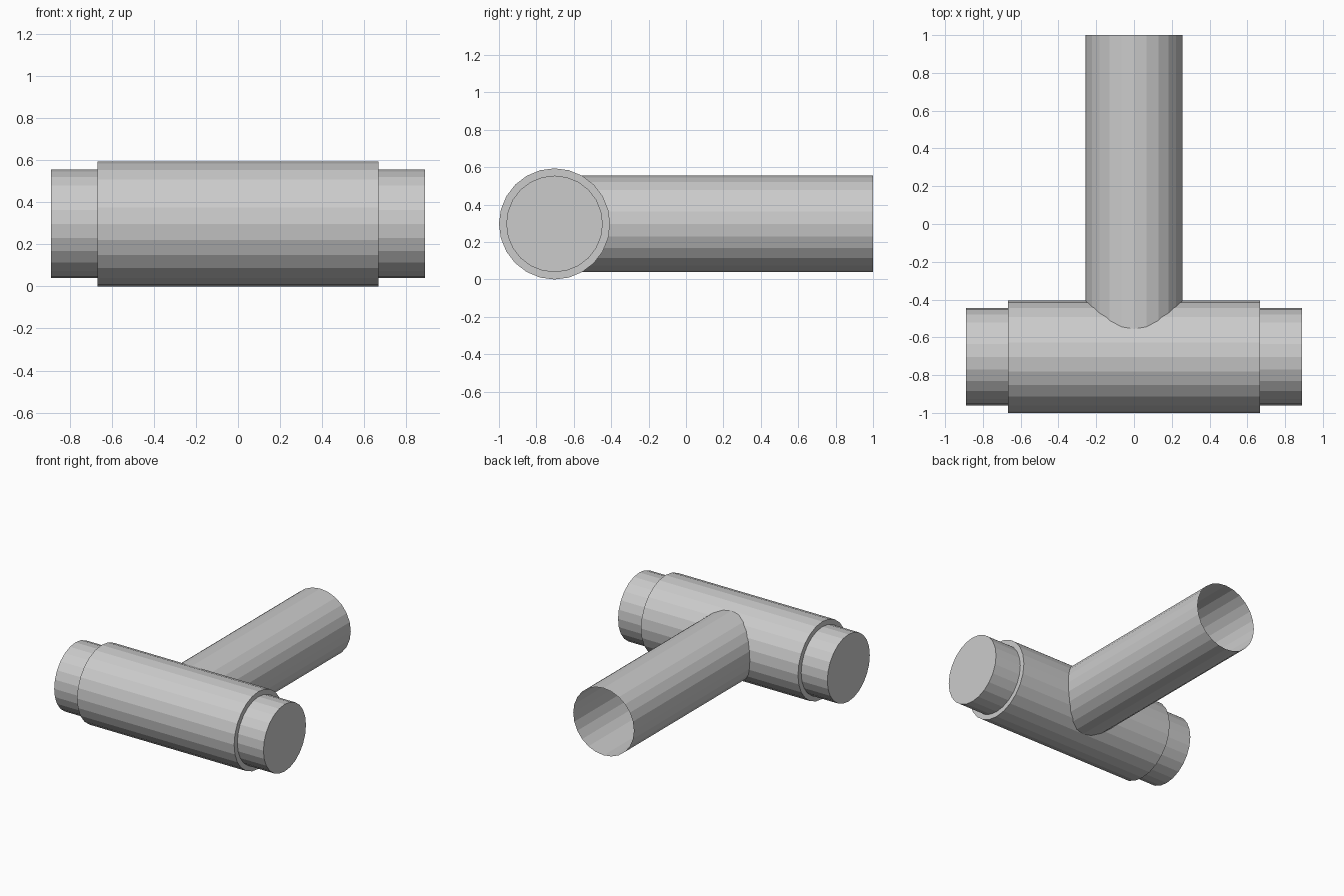
import bpy
from math import pi

SIDES = 24
AXIS_Y, AXIS_Z = -0.703, 0.297

cube = bpy.data.objects.get("Cube")
if cube:
    bpy.data.objects.remove(cube, do_unlink=True)

grey = bpy.data.materials.new("plain grey")
grey.use_nodes = True
grey.diffuse_color = (0.6, 0.6, 0.6, 1)
grey.node_tree.nodes["Principled BSDF"].inputs["Base Color"].default_value = (0.6, 0.6, 0.6, 1)


def cylinder(name, radius, length, centre, rotation, caps="NGON"):
    bpy.ops.mesh.primitive_cylinder_add(vertices=SIDES, radius=radius, depth=length,
                                        end_fill_type=caps, location=centre, rotation=rotation)
    part = bpy.context.object
    part.name = name
    part.data.materials.append(grey)
    bpy.ops.object.transform_apply(location=False, rotation=True, scale=False)
    return part


# Head: a wide barrel with a narrower core showing at both ends
ALONG_X = (0, pi / 2, 0)
cylinder("head_barrel", 0.297, 1.334, (0, AXIS_Y, AXIS_Z), ALONG_X)
cylinder("head_core", 0.258, 1.778, (0, AXIS_Y, AXIS_Z), ALONG_X)

# Handle: an open tube that starts inside the head
handle_length = 1 - AXIS_Y
cylinder("handle", 0.258, handle_length, (0, 1 - handle_length / 2, AXIS_Z),
         (pi / 2, 0, 0), caps="NOTHING")
